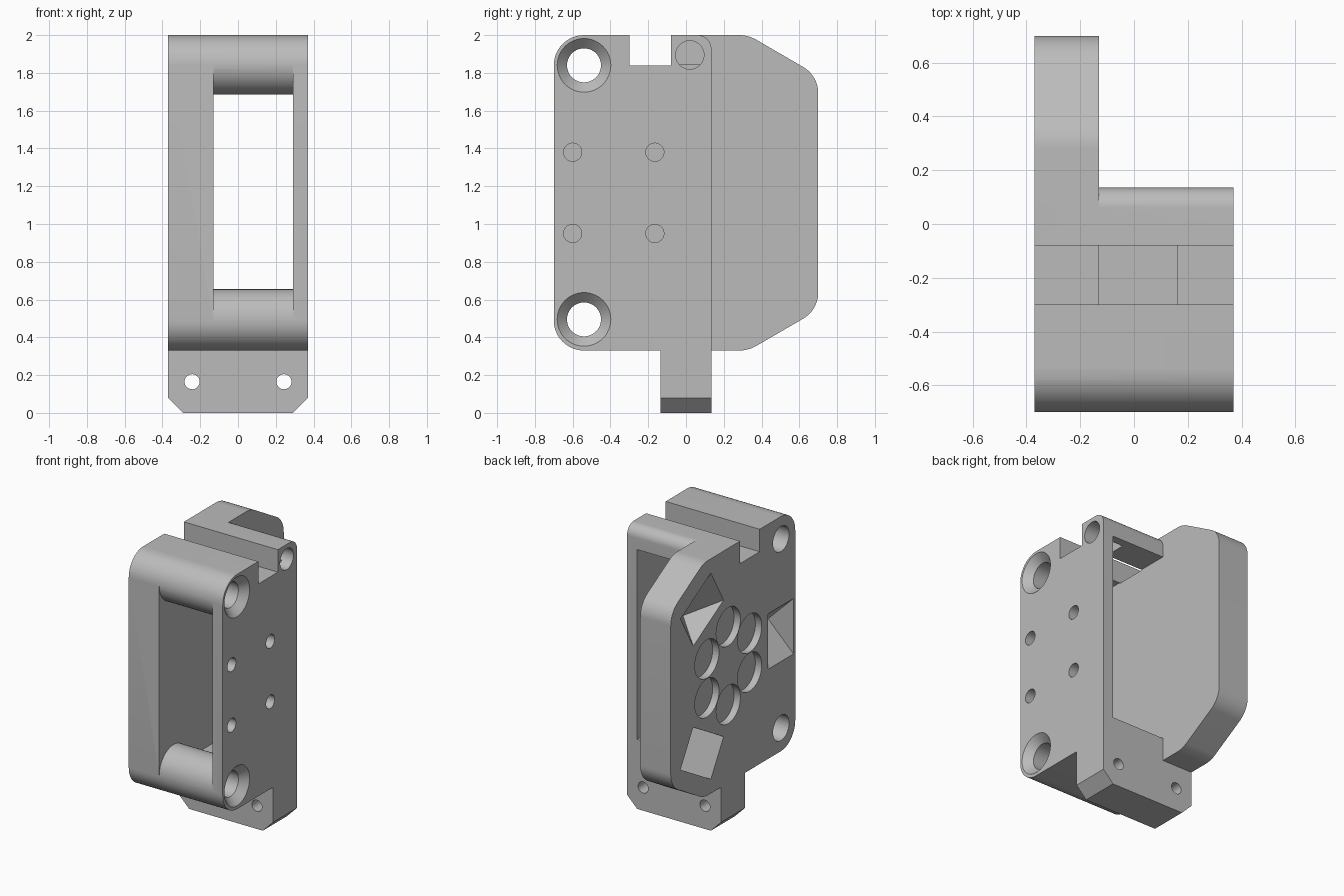
import bpy, bmesh, math
from mathutils import Matrix, Vector

if "Cube" in bpy.data.objects:
    bpy.data.objects.remove(bpy.data.objects["Cube"], do_unlink=True)

grey = bpy.data.materials.new("plain grey")
grey.use_nodes = True
COLOR = (0.5, 0.5, 0.5, 1)
grey.diffuse_color = COLOR
grey.node_tree.nodes["Principled BSDF"].inputs["Base Color"].default_value = COLOR


def arc(cy, cz, r, start, end, n=24):
    """Points along an arc, angles in degrees."""
    angles = [math.radians(start + (end - start) * i / n) for i in range(n + 1)]
    return [(cy + r * math.cos(a), cz + r * math.sin(a)) for a in angles]


def rounded(corners, n=12):
    """Outline from (a, b, radius) corners, with each corner filleted."""
    pts = []
    for i, (a, b, r) in enumerate(corners):
        p = Vector((a, b))
        if r == 0:
            pts.append((a, b))
            continue
        u = (Vector(corners[i - 1][:2]) - p).normalized()
        v = (Vector(corners[(i + 1) % len(corners)][:2]) - p).normalized()
        half = u.angle(v) / 2
        centre = p + (u + v).normalized() * (r / math.sin(half))
        start = p + u * (r / math.tan(half)) - centre
        end = p + v * (r / math.tan(half)) - centre
        sweep = math.atan2(start.x * end.y - start.y * end.x, start.dot(end))
        for k in range(n + 1):
            q = centre + Matrix.Rotation(sweep * k / n, 2) @ start
            pts.append((q.x, q.y))
    return pts


def loft(name, axis, rings):
    """Closed solid through (position, outline) rings along an axis."""
    place = {"x": lambda a, b, p: (p, a, b), "y": lambda a, b, p: (a, p, b)}[axis]
    bm = bmesh.new()
    loops = [[bm.verts.new(place(a, b, p)) for a, b in pts] for p, pts in rings]
    bm.faces.new(loops[0])
    bm.faces.new(loops[-1])
    for lo, hi in zip(loops, loops[1:]):
        for i in range(len(lo)):
            j = (i + 1) % len(lo)
            bm.faces.new((lo[i], lo[j], hi[j], hi[i]))
    bmesh.ops.recalc_face_normals(bm, faces=bm.faces)
    mesh = bpy.data.meshes.new(name)
    bm.to_mesh(mesh)
    bm.free()
    mesh.materials.append(grey)
    obj = bpy.data.objects.new(name, mesh)
    bpy.context.collection.objects.link(obj)
    return obj


def prism(name, axis, pts, lo, hi):
    return loft(name, axis, [(lo, pts), (hi, pts)])


def circle(a, b, r, n=48):
    return arc(a, b, r, 0, 360, n)[:-1]


def rect(a0, b0, a1, b1):
    return [(a0, b0), (a1, b0), (a1, b1), (a0, b1)]


def combine(target, other, operation="DIFFERENCE"):
    mod = target.modifiers.new("join", "BOOLEAN")
    mod.operation = operation
    mod.solver = "EXACT"
    mod.object = other
    bpy.context.view_layer.objects.active = target
    bpy.ops.object.modifier_apply(modifier=mod.name)
    bpy.data.objects.remove(other, do_unlink=True)


W = 0.37                     # half width
INNER, OUTER = -0.13, 0.29   # cavity sides
BOSS_Y, BOSS_R = -0.54, 0.16
BOSSES = (0.495, 1.84)

# Frame with bottom tab
body = prism("housing", "x", rounded([
    (-0.7, 2, BOSS_R), (-0.7, 0.33, BOSS_R), (-0.135, 0.33, 0),
    (-0.135, 0, 0), (0.135, 0, 0), (0.135, 2, 0.075)]), -W, W)

# Cavity between the two walls, leaving a round boss at each end
low, high = BOSSES
cavity = ([(-0.8, low)] + arc(BOSS_Y, low, BOSS_R, 180, 0) + [(0.3, low), (0.3, high + 0.005)]
          + arc(BOSS_Y, high + 0.005, BOSS_R, 0, -180) + [(-0.8, high + 0.005)])
combine(body, prism("cavity_cutter", "x", cavity, INNER, OUTER))

# Wide side plate
combine(body, prism("side_plate", "x", rounded([
    (-0.7, 2, BOSS_R), (-0.7, 0.33, BOSS_R), (0.33, 0.33, 0.19),
    (0.7, 0.545, 0.16), (0.7, 1.785, 0.16), (0.33, 2, 0.19)]), -W, INNER), "UNION")

# Ledge under the top notch, then the notch
combine(body, prism("notch_ledge", "x", rect(-0.36, 1.77, -0.05, 1.9), 0.16, 0.33), "UNION")
combine(body, prism("notch_cutter", "x", rect(-0.3, 1.84, -0.08, 2.1), -0.5, 0.5))

# Countersunk through holes
for z in BOSSES:
    small, big = circle(BOSS_Y, z, 0.09), circle(BOSS_Y, z, 0.142)
    combine(body, loft("screw_hole_cutter", "x",
                       [(-0.5, small), (W - 0.052, small), (W, big), (0.45, big)]))

# Small wall holes and the blind pin hole
for y in (-0.6, -0.165):
    for z in (0.95, 1.38):
        combine(body, prism("wall_hole_cutter", "x", circle(y, z, 0.048, 32), 0.2, 0.5))
combine(body, prism("pin_hole_cutter", "x", circle(0.02, 1.895, 0.075), 0.16, 0.5))

# Tab holes and chamfered tab corners
for side in (-1, 1):
    combine(body, prism("tab_hole_cutter", "y", circle(side * 0.243, 0.165, 0.04, 32), -0.3, 0.3))
    wedge = [(side * 0.25, -0.04), (side * 0.45, -0.04), (side * 0.45, 0.16)]
    combine(body, prism("tab_chamfer_cutter", "y", wedge, -0.3, 0.3))

# Ring of six round pockets and three V grooves on the plate's outer face
hub = Vector((0, 0.053, 1.165))
for k in range(6):
    a = math.radians(30 + 60 * k)
    pts = circle(hub.y + 0.277 * math.cos(a), hub.z + 0.277 * math.sin(a), 0.136)
    combine(body, prism("pocket_cutter", "x", pts, -0.5, -W + 0.05))
groove = [(-0.45, -0.197), (-W, -0.197), (-W + 0.2, 0), (-W, 0.197), (-0.45, 0.197)]
for angle in (60, 180, 300):
    cutter = prism("groove_cutter", "y", groove, 0.447, 0.733)
    cutter.data.transform(Matrix.Translation(hub) @ Matrix.Rotation(math.radians(angle), 4, "X"))
    combine(body, cutter)

# Smooth curved walls, keep edges sharp
bpy.ops.object.select_all(action="DESELECT")
body.select_set(True)
bpy.context.view_layer.objects.active = body
bpy.ops.object.shade_smooth_by_angle(angle=math.radians(25))
